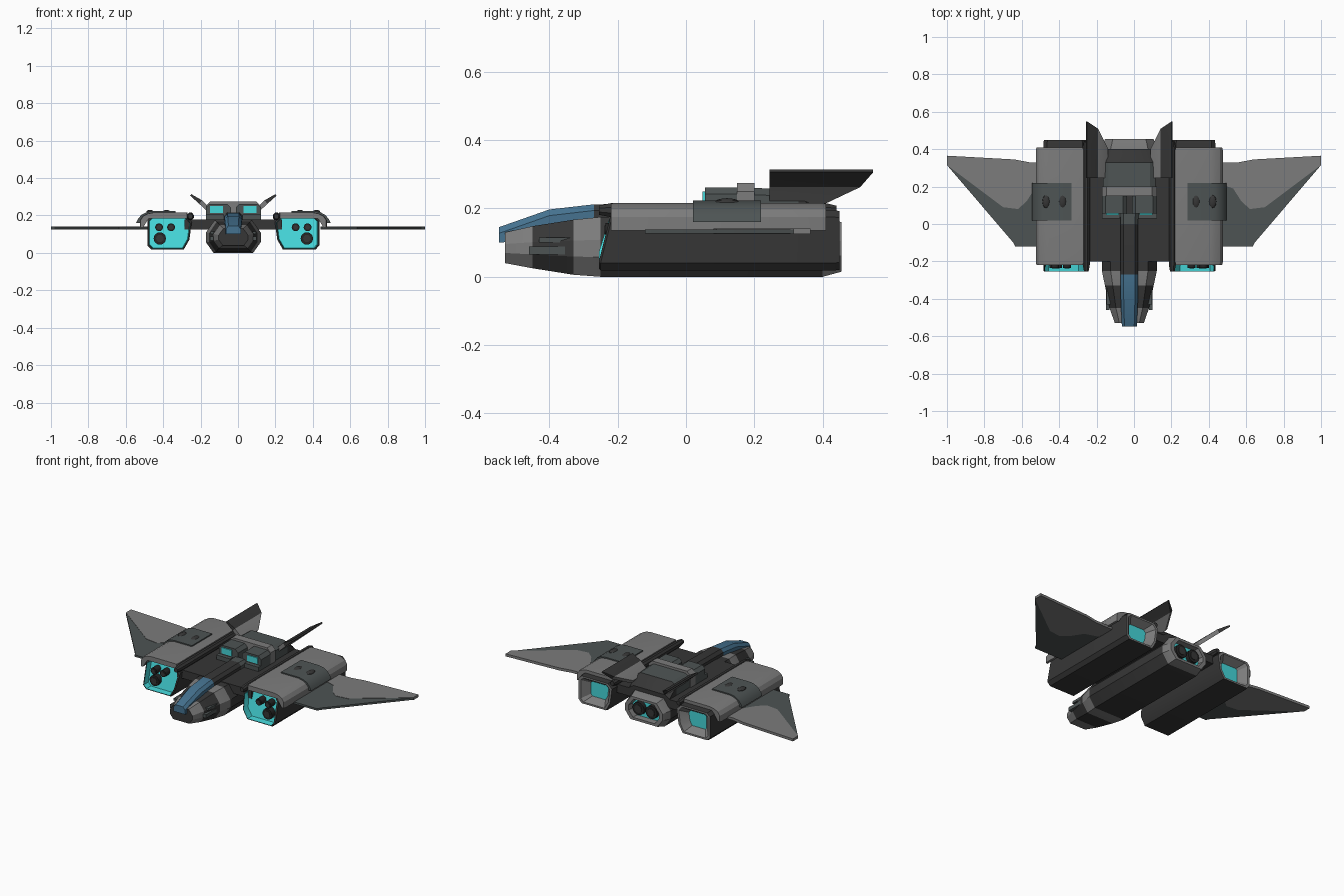
import bpy, bmesh, math
from mathutils import Vector

if "Cube" in bpy.data.objects:
    bpy.data.objects.remove(bpy.data.objects["Cube"])

C = -0.025  # the hull sits slightly left of the wing centre line


def mat(name, r, g, b):
    m = bpy.data.materials.new(name)
    m.diffuse_color = (r, g, b, 1)
    m.use_nodes = True
    m.node_tree.nodes["Principled BSDF"].inputs["Base Color"].default_value = m.diffuse_color
    return m


GRAY = mat("hull_gray", 0.2, 0.2, 0.2)
DARK = mat("dark_gray", 0.037, 0.037, 0.037)
TEAL = mat("slate_gray", 0.075, 0.088, 0.088)
BLACK = mat("near_black", 0.018, 0.018, 0.018)
CYAN = mat("glow_cyan", 0.06, 0.68, 0.7)
BLUE = mat("canopy_blue", 0.06, 0.17, 0.28)
MATS = [GRAY, DARK, TEAL, BLACK, CYAN, BLUE]


def finish(name, bm):
    bmesh.ops.recalc_face_normals(bm, faces=bm.faces)
    me = bpy.data.meshes.new(name)
    bm.to_mesh(me)
    bm.free()
    for m in MATS:
        me.materials.append(m)
    ob = bpy.data.objects.new(name, me)
    bpy.context.collection.objects.link(ob)
    return ob


def loft(name, rings, mats, cap0=None, cap1=None):
    """Skin rings of equal point count; one material per band, plus caps."""
    bm = bmesh.new()
    vs = [[bm.verts.new(p) for p in r] for r in rings]
    n = len(rings[0])
    for k in range(len(rings) - 1):
        m = mats[min(k, len(mats) - 1)]
        for i in range(n):
            j = (i + 1) % n
            f = bm.faces.new((vs[k][i], vs[k][j], vs[k + 1][j], vs[k + 1][i]))
            f.material_index = MATS.index(m)
    for ring, m in ((vs[0], cap0 or mats[0]), (vs[-1], cap1 or mats[-1])):
        bm.faces.new(ring).material_index = MATS.index(m)
    return finish(name, bm)


def at(profile, y, s=1):
    """Place a (u, z) profile at depth y, mirrored by s about the hull centre."""
    return [(C + s * u, y, z) for u, z in profile]


def box(name, u0, u1, y0, y1, z0, z1, m, s=1, ch=0.0):
    p = [(u0, z0), (u1, z0), (u1, z1 - ch), (u1 - ch, z1), (u0 + ch, z1), (u0, z1 - ch)]
    if not ch:
        p = [(u0, z0), (u1, z0), (u1, z1), (u0, z1)]
    return loft(name, [at(p, y0, s), at(p, y1, s)], [m])


def tube(name, u, z, r, y0, y1, m, s=1, n=16):
    p = [(u + r * math.cos(2 * math.pi * i / n), z + r * math.sin(2 * math.pi * i / n)) for i in range(n)]
    return loft(name, [at(p, y0, s), at(p, y1, s)], [m])


def scaled(profile, k):
    cu = (min(p[0] for p in profile) + max(p[0] for p in profile)) / 2
    cz = (min(p[1] for p in profile) + max(p[1] for p in profile)) / 2
    return [(cu + (u - cu) * k, cz + (z - cz) * k) for u, z in profile]


# Fuselage: eight-sided hull with a recessed exhaust at the back
def hull(y, w, z0, z1):
    h = z1 - z0
    half = [(0.72 * w, z0), (w, z0 + 0.33 * h), (w, z0 + 0.62 * h), (0.68 * w, z1)]
    return at(half + [(-u, z) for u, z in reversed(half)], y)


loft("fuselage", [
    hull(-0.53, 0.078, 0.04, 0.13), hull(-0.45, 0.105, 0.025, 0.148),
    hull(-0.33, 0.13, 0.006, 0.167), hull(-0.25, 0.147, 0.0, 0.175),
    hull(0.40, 0.147, 0.0, 0.175), hull(0.455, 0.13, 0.015, 0.16),
    hull(0.455, 0.105, 0.03, 0.145), hull(0.42, 0.10, 0.033, 0.142)],
    [GRAY, DARK, GRAY, DARK, GRAY, GRAY, GRAY], DARK, CYAN)

# Canopy and dorsal ridge
def canopy(y, w, z0, z1):
    return at([(-w, z0), (w, z0), (w, z1 - 0.018), (w * 0.65, z1), (-w * 0.65, z1), (-w, z1 - 0.018)], y)


loft("canopy", [canopy(-0.548, 0.04, 0.10, 0.145), canopy(-0.40, 0.046, 0.11, 0.197),
                canopy(-0.27, 0.046, 0.12, 0.212), canopy(0.0, 0.046, 0.12, 0.215),
                canopy(0.06, 0.05, 0.12, 0.215)], [BLUE, BLUE, DARK, TEAL])

# Deck joining the fuselage to the engine pods
box("cross_deck", -0.26, 0.26, -0.2, 0.40, 0.125, 0.178, DARK)

# Upper bridge: middle bar and sloped rear hump
box("bridge_bar", -0.147, 0.147, 0.15, 0.20, 0.17, 0.275, GRAY, ch=0.025)
hump = lambda y, z: at([(-0.14, 0.165), (0.14, 0.165), (0.14, z - 0.02), (0.11, z), (-0.11, z), (-0.14, z - 0.02)], y)
loft("rear_hump", [hump(0.20, 0.26), hump(0.33, 0.255), hump(0.40, 0.20)], [TEAL, DARK])

# Engine pod, armour and hatch cross-sections
POD = [(0.222, 0.165), (0.235, 0.07), (0.265, 0.018), (0.44, 0.018),
       (0.46, 0.04), (0.46, 0.175), (0.44, 0.195), (0.25, 0.195)]
ARMOUR = [(0.245, 0.216), (0.43, 0.216), (0.46, 0.21), (0.485, 0.197), (0.5, 0.175),
          (0.5, 0.135), (0.485, 0.135), (0.455, 0.185), (0.245, 0.185)]
HATCH = [(0.31, 0.223), (0.435, 0.223), (0.466, 0.217), (0.492, 0.203), (0.512, 0.178),
         (0.52, 0.16), (0.49, 0.16), (0.45, 0.2), (0.31, 0.2)]


def pod_front(k, y):
    return [(x, yy + 0.45 * max(0, z - 0.1), z) for x, yy, z in at(scaled(POD, k), y, s)]


for s, side in ((-1, "left"), (1, "right")):
    # Engine pods with glowing intake and exhaust
    loft(side + "_engine_pod", [
        pod_front(0.90, -0.215), pod_front(0.93, -0.255), pod_front(1, -0.25),
        at(POD, 0.43, s), at(scaled(POD, 0.97), 0.45, s), at(scaled(POD, 0.85), 0.45, s),
        at(scaled(POD, 0.52), 0.405, s)], [CYAN, DARK, DARK, DARK, GRAY, GRAY], CYAN, CYAN)
    for i, (u, z, r) in enumerate(((0.333, 0.137, 0.021), (0.397, 0.137, 0.021), (0.393, 0.077, 0.033))):
        tube(f"{side}_intake_nozzle_{i}", u, z, r, -0.235, -0.17, BLACK, s)
        tube(f"{side}_intake_hub_{i}", u, z, r * 0.6, -0.238, -0.17, DARK, s)

    # Armour shell, hatch plate and its two domes
    loft(side + "_armour", [at(scaled(ARMOUR, 0.97), -0.22, s), at(ARMOUR, -0.205, s),
                            at(ARMOUR, 0.395, s), at(scaled(ARMOUR, 0.97), 0.41, s)], [GRAY])
    loft(side + "_hatch", [at(HATCH, 0.02, s), at(HATCH, 0.22, s)], [TEAL])
    for i, u in enumerate((0.357, 0.445)):
        bm = bmesh.new()
        bmesh.ops.create_uvsphere(bm, u_segments=12, v_segments=8, radius=1)
        for v in bm.verts:
            v.co = Vector((C + s * u + v.co.x * 0.02, 0.12 + v.co.y * 0.036, 0.218 + v.co.z * 0.012))
        for f in bm.faces:
            f.material_index = MATS.index(DARK)
        finish(f"{side}_hatch_dome_{i}", bm)

    # Dark rail along the inner edge of the pod
    rail = [(0.23 + 0.02 * math.cos(math.pi * (i + 0.5) / 4), 0.195 + 0.022 * math.sin(math.pi * (i + 0.5) / 4))
            for i in range(8)]
    loft(side + "_rail", [at(scaled(rail, 0.65), -0.255, s), at(rail, -0.22, s),
                          at(rail, 0.41, s), at(scaled(rail, 0.65), 0.44, s)], [DARK])

    # Bridge turret with cyan window
    box(side + "_turret", 0.013, 0.147, 0.055, 0.15, 0.17, 0.262, TEAL, s, 0.02)
    box(side + "_turret_window", 0.055, 0.125, 0.049, 0.056, 0.213, 0.25, CYAN, s)
    box(side + "_turret_base", 0.05, 0.147, 0.03, 0.06, 0.17, 0.205, TEAL, s)

    # Canted tail fin: gray root, dark outer part
    rings = []
    for u, z, y1, t in ((0.12, 0.22, 0.40, 0.012), (0.175, 0.272, 0.51, 0.012), (0.228, 0.31, 0.548, 0.005)):
        a, b = (u - 0.6 * t, z + 0.8 * t), (u + 0.6 * t, z - 0.8 * t)
        rings.append([(C + s * p[0], y, p[1]) for p, y in ((a, 0.245), (a, y1), (b, y1), (b, 0.245))])
    loft(side + "_tail_fin", rings, [GRAY, DARK])

    # Nose gun and main exhaust nozzle
    box(side + "_nose_gun", 0.105, 0.125, -0.46, -0.3, 0.065, 0.088, TEAL, s)
    box(side + "_nose_vent", 0.09, 0.122, -0.43, -0.33, 0.1, 0.115, TEAL, s)
    tube(side + "_main_nozzle", 0.045, 0.088, 0.04, 0.40, 0.445, BLACK, s)
    tube(side + "_main_nozzle_core", 0.045, 0.088, 0.024, 0.40, 0.449, DARK, s)

    # Wing: gray trailing panel and slate leading panel
    seam = [(0.70, 0.09), (0.62, 0.08), (0.575, 0.12), (0.53, 0.19), (0.44, 0.22)]
    back = [(0.44, 0.33), (0.56, 0.33), (0.64, 0.345), (1, 0.365), (1, 0.315)] + seam
    lead = [(0.44, -0.12), (0.635, -0.12), (0.645, -0.10), (1, 0.315)] + seam
    for part, poly, t, m in (("trailing", back, 0.008, GRAY), ("leading", lead, 0.006, TEAL)):
        loft(f"{side}_wing_{part}", [[(s * x, y, 0.133 + d) for x, y in poly] for d in (-t, t)], [m])

# Smooth gentle curves, keep hard edges crisp
for ob in bpy.context.collection.objects:
    ob.select_set(True)
    bpy.context.view_layer.objects.active = ob
bpy.ops.object.shade_smooth_by_angle(angle=math.radians(28))
